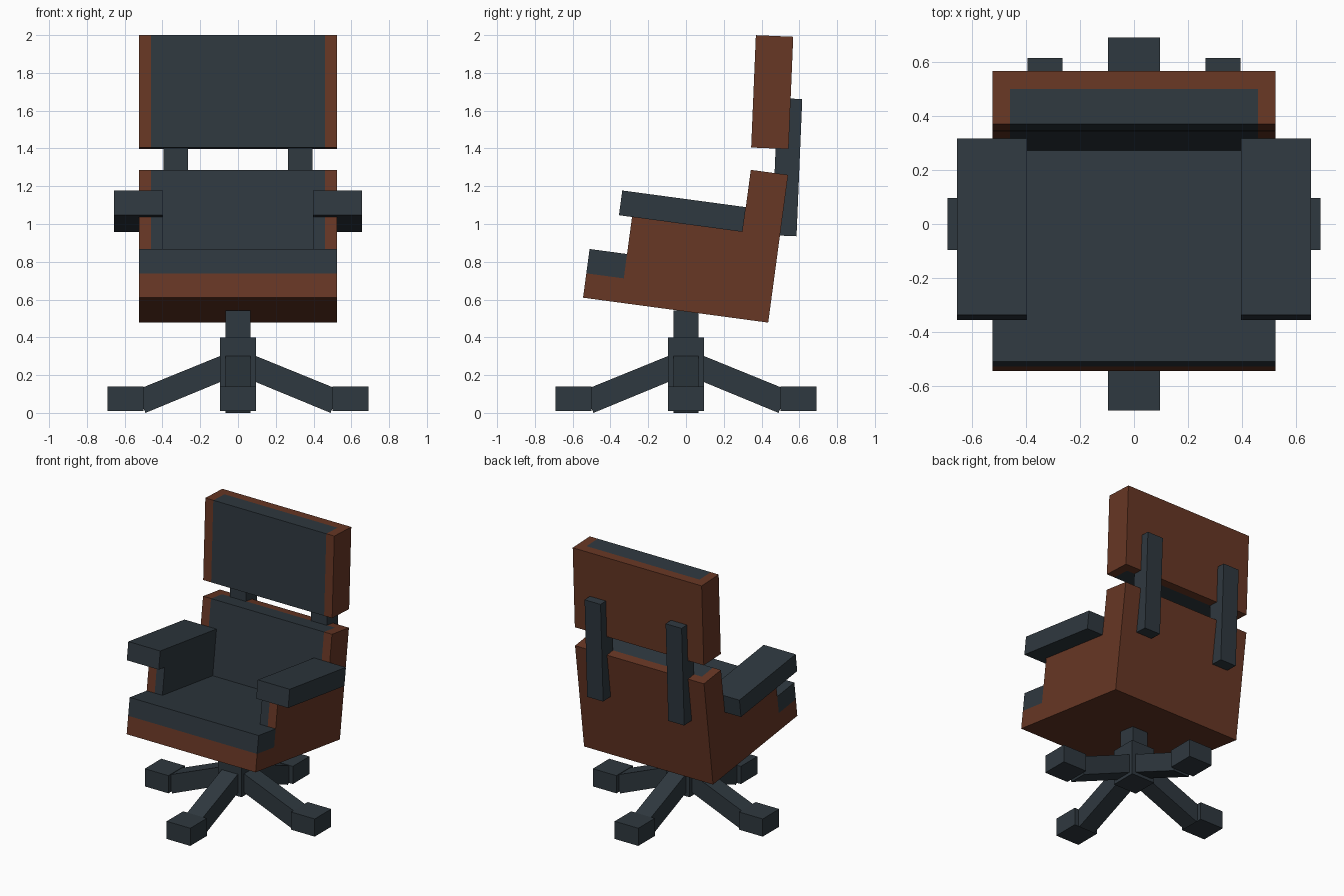
import bpy
from math import cos, sin, radians, pi
from mathutils import Matrix, Vector

cube = bpy.data.objects.get("Cube")
if cube:
    bpy.data.objects.remove(cube, do_unlink=True)


def material(name, rgb):
    m = bpy.data.materials.new(name)
    m.use_nodes = True
    m.diffuse_color = (*rgb, 1)
    bsdf = next(n for n in m.node_tree.nodes if n.type == 'BSDF_PRINCIPLED')
    bsdf.inputs["Base Color"].default_value = (*rgb, 1)
    bsdf.inputs["Roughness"].default_value = 0.8
    return m


brown = material("brown_leather", (0.137, 0.038, 0.018))
dark = material("dark_slate", (0.028, 0.040, 0.050))


def frame(y, z, lean):
    """Frame whose local y/z axes lean forward or back about x."""
    return Matrix.Translation((0, y, z)) @ Matrix.Rotation(radians(lean), 4, 'X')


def extrude(name, profile, x0, x1, mat, place):
    """Extrude a counter-clockwise (y, z) profile from x0 to x1."""
    n = len(profile)
    verts = [place @ Vector((x, y, z)) for x in (x0, x1) for y, z in profile]
    faces = [tuple(reversed(range(n))), tuple(range(n, 2 * n))]
    faces += [(i, (i + 1) % n, n + (i + 1) % n, n + i) for i in range(n)]
    mesh = bpy.data.meshes.new(name)
    mesh.from_pydata(verts, [], faces)
    mesh.materials.append(mat)
    ob = bpy.data.objects.new(name, mesh)
    bpy.context.collection.objects.link(ob)
    return ob


def rect(y0, y1, z0, z1):
    return [(y0, z0), (y1, z0), (y1, z1), (y0, z1)]


def pair(name, profile, x0, x1, mat, place):
    extrude("left_" + name, profile, x0, x1, mat, place)
    extrude("right_" + name, profile, -x1, -x0, mat, place)


W, IN, ARM = 0.525, 0.46, 0.397          # outer, lining and arm half widths
FRONT, BACK, WALL = 0.2, 0.79, 0.92      # depths along the seat
LENGTH, TOP = 0.989, 0.789
BASE, SEAT, REST = 0.13, 0.26, 0.458     # heights above the seat bottom

# Seat shell, tilted backwards
seat = frame(-0.545, 0.61, -7.67)
extrude("seat_shell", [(0, 0), (LENGTH, 0), (LENGTH, TOP), (WALL, TOP),
                       (WALL, BASE), (0, BASE)], -W, W, brown, seat)
pair("side_panel", [(FRONT, BASE), (WALL, BASE), (WALL, TOP), (BACK, TOP),
                    (BACK, REST), (FRONT, REST)], IN, W, brown, seat)

# Upholstery inside the shell
extrude("cushion_front", rect(0, FRONT, BASE, SEAT), -W, W, dark, seat)
extrude("cushion_and_back", [(FRONT, BASE), (WALL, BASE), (WALL, TOP), (BACK, TOP),
                             (BACK, SEAT), (FRONT, SEAT)], -IN, IN, dark, seat)
pair("arm_lining", rect(FRONT, BACK, SEAT, REST), ARM, IN, dark, seat)
pair("armrest", rect(0.13, BACK, REST, 0.59), ARM, 0.657, dark, seat)

# Headrest: brown U-shaped shell around a dark pad
head = frame(0.345, 1.405, -2.4)
H, D, PAD = 0.595, 0.198, 0.13
extrude("headrest_shell", rect(PAD, D, 0, H), -W, W, brown, head)
pair("headrest_side", rect(0, PAD, 0, H), IN, W, brown, head)
extrude("headrest_pad", rect(0, PAD, 0, H), -IN, IN, dark, head)

# Struts joining the headrest to the back
strut = frame(0.585, 0.935, -2.4)
pair("back_strut", rect(-0.13, 0, 0, 0.727), 0.265, 0.395, dark, strut)

# Column and hub
level = Matrix.Identity(4)
extrude("column", rect(-0.065, 0.065, 0.38, 0.543), -0.065, 0.065, dark, level)
extrude("hub", rect(-0.095, 0.095, 0.14, 0.4), -0.095, 0.095, dark, level)

# Four sloping legs with block feet
for i, side in enumerate(("back", "right", "front", "left")):
    turn = Matrix.Rotation(i * pi / 2, 4, 'Z')
    extrude(side + "_leg", [(0.09, 0.165), (0.49, 0), (0.54, 0.12), (0.09, 0.303)],
            -0.065, 0.065, dark, turn)
    extrude(side + "_foot", rect(0.5, 0.692, 0.01, 0.14), -0.096, 0.096, dark, turn)
